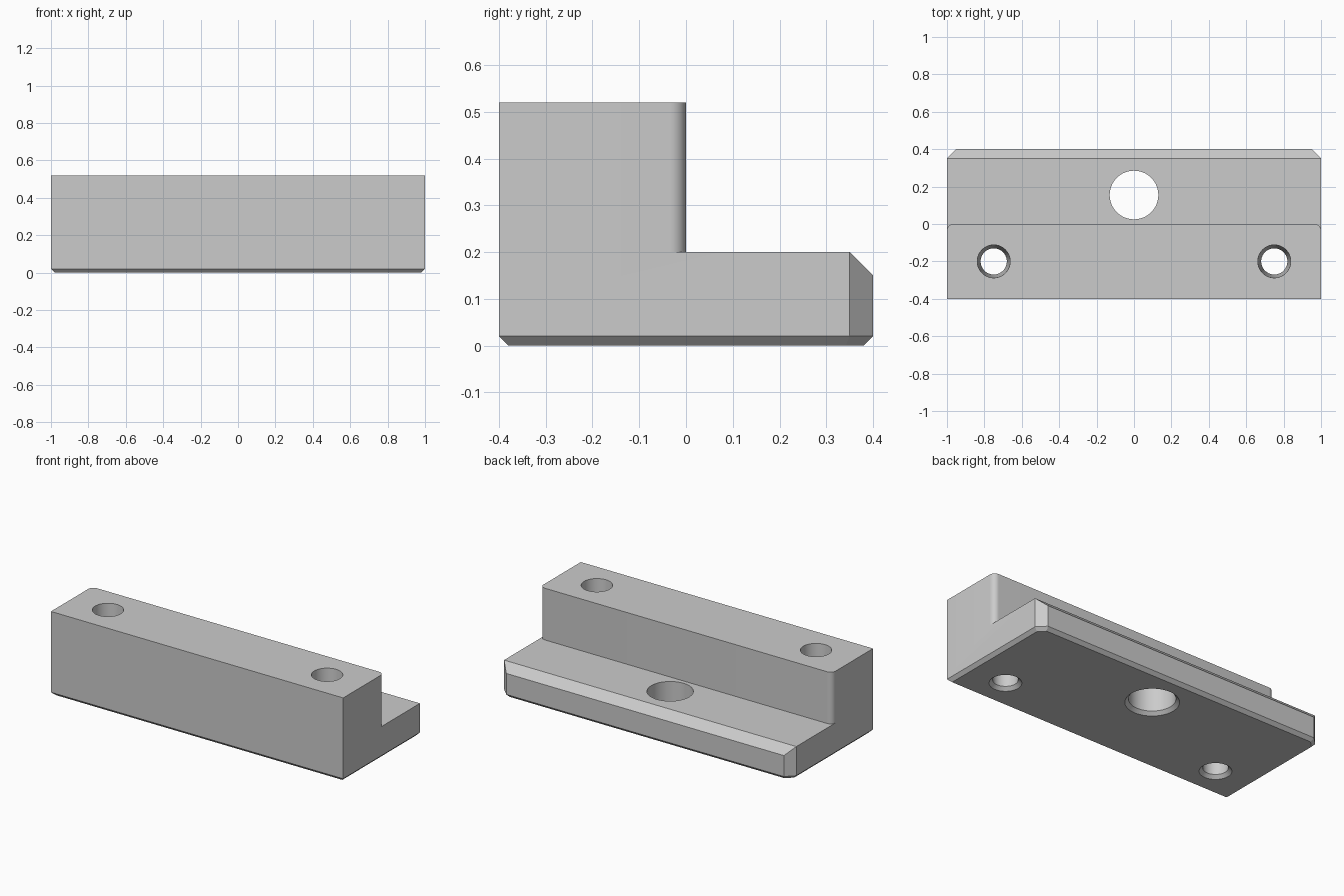
import bpy, bmesh
from math import sin, cos, pi, radians

cube = bpy.data.objects.get("Cube")
if cube:
    bpy.data.objects.remove(cube, do_unlink=True)

grey = bpy.data.materials.new("plain_grey")
grey.use_nodes = True
grey.diffuse_color = (0.6, 0.6, 0.6, 1)
grey.node_tree.nodes["Principled BSDF"].inputs["Base Color"].default_value = (0.6, 0.6, 0.6, 1)


def loft(name, rings):
    """Closed solid through stacked rings of equal point count."""
    bm = bmesh.new()
    loops = [[bm.verts.new(p) for p in ring] for ring in rings]
    for low, high in zip(loops, loops[1:]):
        for i in range(len(low)):
            j = (i + 1) % len(low)
            bm.faces.new((low[i], low[j], high[j], high[i]))
    bm.faces.new(loops[0][::-1])
    bm.faces.new(loops[-1])
    bmesh.ops.remove_doubles(bm, verts=bm.verts, dist=1e-5)
    bmesh.ops.recalc_face_normals(bm, faces=bm.faces)
    mesh = bpy.data.meshes.new(name)
    bm.to_mesh(mesh)
    bm.free()
    mesh.materials.append(grey)
    obj = bpy.data.objects.new(name, mesh)
    bpy.context.collection.objects.link(obj)
    return obj


def combine(target, other, operation):
    mod = target.modifiers.new(operation, 'BOOLEAN')
    mod.operation, mod.object, mod.solver = operation, other, 'EXACT'
    bpy.context.view_layer.objects.active = target
    bpy.ops.object.modifier_apply(modifier=mod.name)
    bpy.data.objects.remove(other, do_unlink=True)


def outline(right_half, z):
    """Mirror a front-to-back half outline across x."""
    return [(x, y, z) for x, y in right_half + [(-x, y) for x, y in right_half[::-1]]]


def drill(x, y, steps):
    """Round cutter given as (height, radius) steps."""
    n = 64
    return loft("hole_cutter", [[(x + r * cos(2 * pi * i / n), y + r * sin(2 * pi * i / n), z)
                                 for i in range(n)] for z, r in steps])


# Base plate: chamfered foot, clipped back corners, sloped back edge
full = [(1, -0.4), (1, 0.35), (0.95, 0.4)]
foot = [(0.98, -0.38), (0.98, 0.342), (0.942, 0.38)]
crest = [(1, -0.4), (1, 0.35), (1, 0.35)]
body = loft("clamp_block", [outline(foot, 0), outline(full, 0.02),
                            outline(full, 0.15), outline(crest, 0.2)])

# Raised front bar with rounded back corners
R = 0.035
bar = [(1, -0.4)] + [(1 - R + R * cos(i * pi / 16), -R + R * sin(i * pi / 16)) for i in range(9)]
combine(body, loft("raised_bar", [outline(bar, z) for z in (0.2, 0.52)]), 'UNION')

# Middle bolt hole and two tapered screw holes, flared at the underside
combine(body, drill(0, 0.155, [(-0.02, 0.17), (0.02, 0.13), (0.4, 0.13)]), 'DIFFERENCE')
for side in (-1, 1):
    cutter = drill(side * 0.75, -0.2, [(-0.02, 0.11), (0.02, 0.07), (0.52, 0.088), (0.6, 0.091)])
    combine(body, cutter, 'DIFFERENCE')

# Clean flat faces, then smooth only the curved ones
bm = bmesh.new()
bm.from_mesh(body.data)
bmesh.ops.remove_doubles(bm, verts=bm.verts, dist=1e-5)
bmesh.ops.dissolve_limit(bm, angle_limit=radians(0.5), verts=bm.verts, edges=bm.edges)
bm.to_mesh(body.data)
bm.free()
body.select_set(True)
bpy.context.view_layer.objects.active = body
bpy.ops.object.shade_smooth_by_angle(angle=radians(30))
